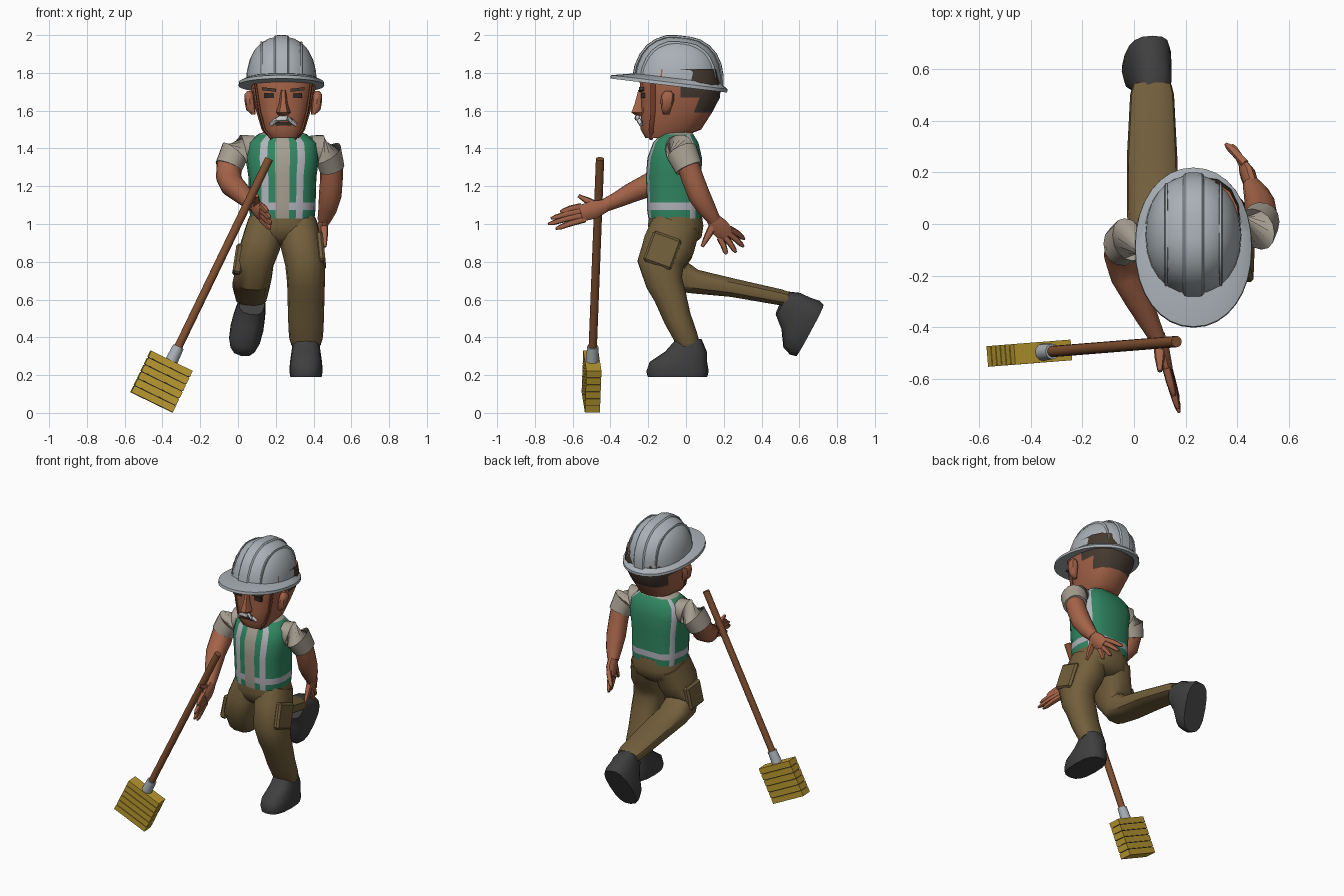
import bpy, bmesh
from math import sin, cos, pi, radians, copysign
from mathutils import Vector, Matrix, Euler


def mat(name, r, g, b):
    m = bpy.data.materials.new(name)
    m.diffuse_color = (r, g, b, 1)
    return m


SKIN = mat("skin", .37, .125, .065)
GREEN = mat("vest_green", .03, .24, .12)
STRIPE = mat("reflective", .45, .45, .5)
SHIRT = mat("shirt", .38, .34, .28)
PANTS = mat("trousers", .17, .115, .045)
BOOT = mat("boot", .05, .05, .052)
HAT = mat("hat_grey", .4, .44, .47)
HAIR = mat("hair", .06, .042, .03)
DARK = mat("dark", .03, .02, .015)
STRAP = mat("strap", .2, .055, .025)
PALE = mat("pale", .7, .7, .7)
WOOD = mat("wood", .22, .08, .03)
YELLOW = mat("bristle", .5, .33, .03)


def finish(bm, name, mats, angle):
    bmesh.ops.recalc_face_normals(bm, faces=bm.faces)
    me = bpy.data.meshes.new(name)
    bm.to_mesh(me)
    bm.free()
    for m in mats:
        me.materials.append(m)
    me.shade_smooth()
    me.set_sharp_from_angle(angle=radians(angle))
    ob = bpy.data.objects.new(name, me)
    bpy.context.collection.objects.link(ob)
    return ob


def loft(name, rings, mats, n=14, flat=False, p=.9, angles=None, pick=None, angle=45):
    """Skin superellipse rings (x, y, z, half width, half depth) along a path."""
    bm = bmesh.new()
    angles = angles or [2 * pi * k / n for k in range(n)]
    n = len(angles)
    pts = [Vector(r[:3]) for r in rings]
    loops = []
    for i, r in enumerate(rings):
        t = pts[min(i + 1, len(pts) - 1)] - pts[max(i - 1, 0)]
        t = Vector((0, 0, 1)) if flat else t.normalized()
        ref = Vector((1, 0, 0)) if abs(t.x) < .85 else Vector((0, 1, 0))
        u = (ref - t * ref.dot(t)).normalized()
        v = t.cross(u)
        b = r[4] if len(r) > 4 else r[3]
        f = lambda c: copysign(abs(c) ** p, c)
        loops.append([bm.verts.new(pts[i] + u * r[3] * f(cos(a)) + v * b * f(sin(a))) for a in angles])
    for i in range(len(loops) - 1):
        for j in range(n):
            k = (j + 1) % n
            fc = bm.faces.new((loops[i][j], loops[i][k], loops[i + 1][k], loops[i + 1][j]))
            fc.material_index = pick(i, j) if pick else 0
    bm.faces.new(loops[0])
    bm.faces.new(loops[-1])
    return finish(bm, name, mats, angle)


def box(name, loc, size, m, rot=None, bevel=0):
    bm = bmesh.new()
    bmesh.ops.create_cube(bm, size=1)
    bmesh.ops.scale(bm, vec=size, verts=bm.verts)
    if bevel:
        bmesh.ops.bevel(bm, geom=bm.edges[:], offset=bevel, segments=1, affect='EDGES')
    rot = rot or Matrix.Identity(3)
    bm.transform(Matrix.Translation(loc) @ rot.to_4x4())
    return finish(bm, name, [m], 30)


CX = .235

# torso: vest columns with open front, vertical and hem stripes
half = [7, 18, 32, 50, 70, 90, 115, 130, 155]
deg = [-a for a in reversed(half)] + half


def vest(i, j):
    mid = abs(deg[j] + deg[j + 1]) / 2 if j < len(deg) - 1 else 180
    if mid < 7 or i >= 6:
        return 2
    return 1 if i == 1 or 18 < mid < 32 or 115 < mid < 130 else 0


loft("vest", [(CX, -.055, 1.03, .17, .145), (CX, -.057, 1.075, .175, .15), (CX, -.057, 1.115, .176, .15),
              (CX, -.06, 1.25, .18, .153), (CX, -.055, 1.35, .195, .15), (CX, -.05, 1.43, .185, .125),
              (CX, -.045, 1.475, .13, .09), (CX, -.04, 1.49, .09, .07)],
     [GREEN, STRIPE, SHIRT], flat=True, p=.75, angles=[radians(a - 90) for a in deg], pick=vest)
loft("neck", [(CX, -.04, 1.4, .08), (CX, -.05, 1.54, .085)], [SKIN])

# head with hair on the rear half
loft("head", [(.245, -.125, 1.455, .08, .09), (.24, -.08, 1.5, .115, .16), (.24, -.05, 1.59, .142, .188),
              (.24, -.03, 1.67, .163, .21), (.24, -.03, 1.75, .175, .215), (.24, -.03, 1.82, .17, .2)],
     [SKIN, HAIR], n=16, flat=True, p=.75,
     pick=lambda i, j: 1 if (i >= 3 and j < 8) or (i == 2 and 1 <= j < 7) else 0)
loft("nose", [(.24, -.235, 1.57, .02, .03), (.24, -.245, 1.59, .038, .05), (.24, -.24, 1.64, .022, .035),
              (.24, -.235, 1.71, .014, .02)], [SKIN], n=6, flat=True)
loft("moustache", [(.24 + s * .068, -.238 - .025 * (1 - abs(s)), 1.565 - .04 * abs(s) ** 1.6, .018 - .008 * abs(s))
                   for s in (-1, -.6, -.25, .25, .6, 1)], [PALE], n=8)
box("mouth", (.24, -.238, 1.53), (.085, .012, .018), DARK)
for s, side in ((-1, "right"), (1, "left")):
    x = .24 + s * .075
    box(side + "_eye", (x, -.226, 1.68), (.05, .02, .028), DARK)
    box(side + "_brow", (x, -.236, 1.712), (.075, .025, .016), HAIR, Euler((0, s * -.12, 0)).to_matrix())
    x = .24 + s * .178
    loft(side + "_ear", [(x - s * .02, -.105, 1.58, .012, .015), (x - s * .006, -.105, 1.605, .025, .025),
                         (x, -.1, 1.65, .027, .035), (x + s * .004, -.095, 1.685, .024, .033),
                         (x, -.095, 1.705, .012, .015)], [SKIN], n=8, flat=True)
    loft(side + "_strap", [(.24 + s * .15, -.175, 1.76, .008, .014), (.24 + s * .125, -.175, 1.59, .008, .014),
                           (.24 + s * .1, -.185, 1.5, .008, .014), (.24 + s * .06, -.185, 1.45, .008, .012)], [STRAP], n=6)

# hard hat: dome, brim and centre ridge, tilted down to the rear
dome = [(0, 1), (.07, .98), (.13, .9), (.18, .77), (.215, .6), (.24, .38), (.247, .18)]
hat = [loft("hat_dome", [(0, .045, h, .187 * k, .232 * k) for h, k in dome], [HAT], n=24, flat=True, p=.92),
       loft("hat_brim", [(0, .045, .03, .188, .233), (0, 0, .006, .225, .31), (0, 0, -.012, .227, .312),
                         (0, .03, -.012, .17, .22)], [HAT], n=32, flat=True, p=.95, angle=35)]
arc = [(-k * .232, h) for h, k in dome] + [(k * .232, h) for h, k in reversed(dome)]
hat.append(loft("hat_ridge", [(0, .045 + y, h, .04, .011) for y, h in arc], [HAT], n=8, p=.6))
for s in (-1, 1):
    hat.append(loft("hat_side_ridge", [(s * .105, .045 + y * .83, h * .86 + .004, .007, .01) for y, h in arc], [HAT], n=6))
for o in hat:
    o.location = (CX - .005, -.09, 1.745)
    o.rotation_euler = (-.12, 0, 0)

# arms: sleeve, arm, palm, fingers
def arm(side, sleeve, limb, palm, tips, thumb):
    loft(side + "_sleeve", sleeve, [SHIRT])
    loft(side + "_arm", limb, [SKIN])
    loft(side + "_palm", palm, [SKIN], n=10)
    start, end = Vector(palm[0][:3]), Vector(palm[-1][:3])
    d = (end - start).normalized()
    across = d.cross(Vector((1, 0, 0))).normalized()
    if across.dot(Vector(tips[0]) - Vector(tips[-1])) < 0:
        across.negate()
    for k, tip in enumerate(tips):
        a = end - d * .015 + across * (.036 - .024 * k)
        b = Vector(tip)
        m = a.lerp(b, .5) + across * .003
        loft(f"{side}_finger_{k + 1}", [(*a, .017), (*m, .016), (*a.lerp(b, .85), .013), (*b, .006)], [SKIN], n=8)
    a, b = start.lerp(end, .2), Vector(thumb)
    loft(side + "_thumb", [(*a, .024), (*a.lerp(b, .55), .019), (*b, .009)], [SKIN], n=8)


arm("right",
    [(.09, -.045, 1.40, .07, .07), (.03, -.05, 1.395, .075, .08), (-.02, -.06, 1.375, .08, .085), (-.05, -.085, 1.3, .073, .08)],
    [(-.045, -.075, 1.34, .066), (-.05, -.12, 1.25, .067), (-.03, -.2, 1.205, .062), (.015, -.29, 1.165, .053),
     (.055, -.37, 1.125, .042), (.095, -.45, 1.09, .03, .033)],
    [(.09, -.43, 1.095, .03, .035), (.11, -.49, 1.075, .028, .05), (.13, -.56, 1.055, .02, .045)],
    [(.155, -.665, 1.065), (.17, -.715, 1.03), (.175, -.73, 1.0), (.17, -.69, .975)], (.10, -.57, 1.15))
arm("left",
    [(.38, -.045, 1.40, .07, .07), (.43, -.035, 1.395, .075, .08), (.475, -.02, 1.375, .08, .085), (.497, .015, 1.295, .068, .075)],
    [(.495, .005, 1.33, .06), (.495, .035, 1.24, .06), (.488, .07, 1.15, .06), (.475, .11, 1.08, .05), (.455, .15, 1.02, .035)],
    [(.46, .14, 1.03, .028, .036), (.445, .18, .98, .028, .052), (.425, .215, .94, .02, .045)],
    [(.355, .31, .92), (.38, .305, .88), (.41, .265, .85), (.43, .215, .84)], (.46, .085, .88))

# trousers
loft("hips", [(CX, -.055, 1.06, .165, .14), (CX, -.055, .99, .185, .15), (CX, -.05, .93, .17, .135), (CX, -.05, .89, .09, .09)],
     [PANTS], flat=True, p=.8)
loft("left_leg", [(.32, -.05, 1.0, .1, .13), (.335, -.09, .89, .11, .14), (.355, -.135, .79, .105, .125), (.36, -.115, .69, .1, .1),
                  (.36, -.085, .62, .098, .088), (.36, -.045, .5, .095, .075), (.36, .0, .4, .09, .065), (.36, .015, .36, .078, .06)],
     [PANTS], p=.85, angle=35)
loft("right_leg", [(.15, -.05, 1.0, .1, .13), (.12, -.08, .89, .105, .13), (.09, -.085, .8, .1, .115), (.08, -.05, .725, .1, .095),
                   (.072, .05, .695, .1, .065), (.07, .25, .662, .098, .05), (.07, .5, .612, .085, .043), (.07, .54, .603, .075, .038)],
     [PANTS], p=.75, angle=35)
box("left_pocket", (.438, -.125, .86), (.04, .16, .17), PANTS, Euler((-.35, -.1, 0)).to_matrix(), .012)
box("right_pocket", (.005, -.085, .81), (.05, .15, .16), PANTS, Euler((-.1, .15, 0)).to_matrix(), .012)


# boots: planted left, raised right
def boot(name, loc, rot):
    ob = loft(name, [(0, 0, 0, .083, .157), (0, 0, .03, .088, .165), (0, .005, .08, .085, .152),
                     (0, .045, .135, .077, .11), (0, .06, .2, .068, .068)], [BOOT], n=16, flat=True, p=.75, angle=40)
    ob.location, ob.rotation_euler = loc, rot


boot("left_boot", (.36, -.045, .19), (0, 0, 0))
boot("right_boot", (.045, .655, .437), (radians(62), .2, 0))

# broom: handle, ferrule, slatted head
top, low = Vector((.165, -.455, 1.345)), Vector((-.335, -.495, .31))
w = (top - low).normalized()
nrm = w.cross(Vector((.9, .07, -.44))).normalized()
rot = Matrix((nrm.cross(w), nrm, w)).transposed()
loft("broom_handle", [(*top, .022), (*low, .022)], [WOOD], n=12, p=1)
loft("broom_ferrule", [(*(low + w * .045), .03), (*(low - w * .045), .034)], [HAT], n=12, p=1)
c = Vector((-.405, -.5, .166))
box("broom_core", c, (.235, .07, .235), DARK, rot)
for k in range(6):
    box(f"broom_layer_{k + 1}", c + w * (k - 2.5) * .0415, (.245, .08, .036), YELLOW, rot)
